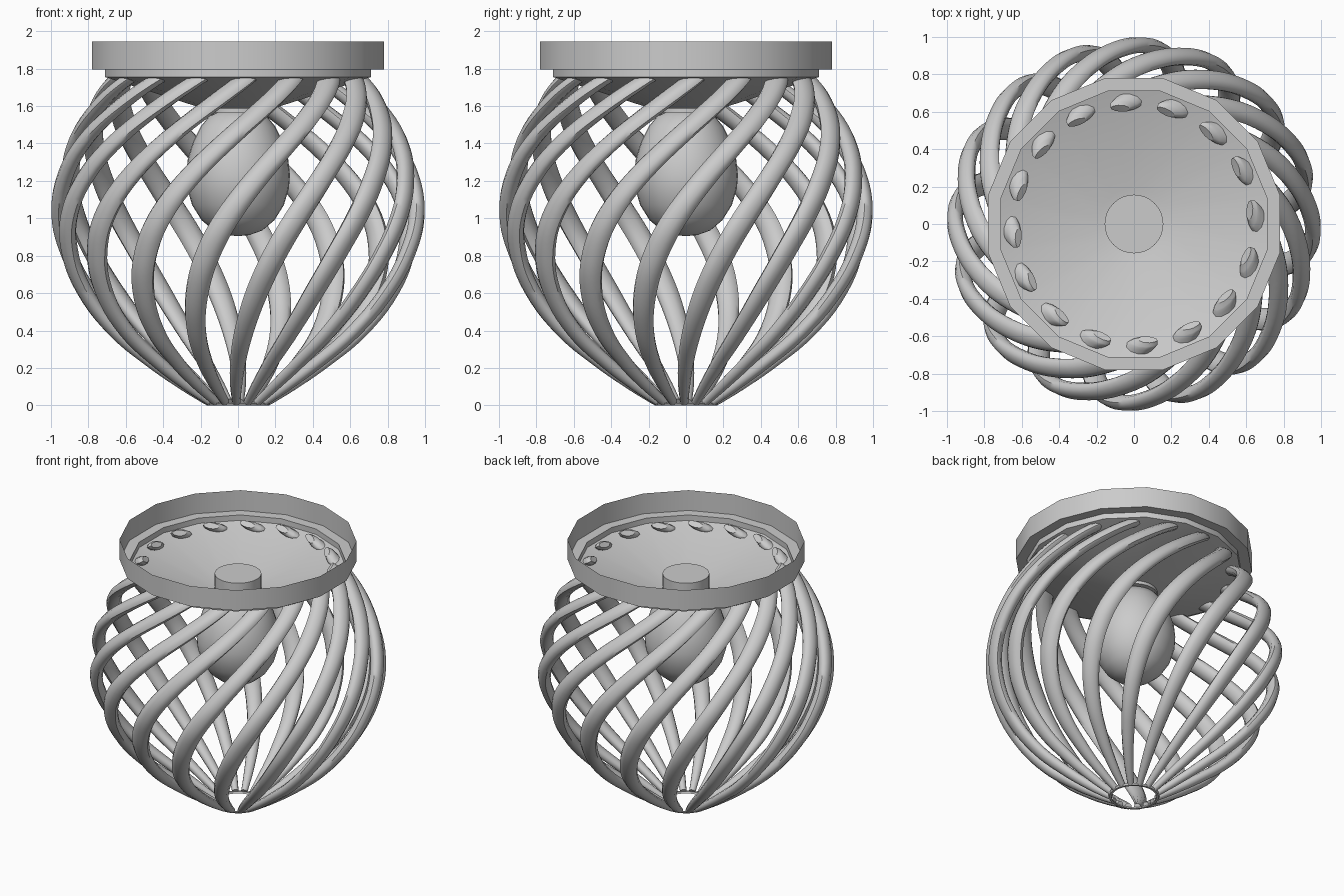
import bpy, bmesh, math

if "Cube" in bpy.data.objects:
    bpy.data.objects.remove(bpy.data.objects["Cube"])

RIBS = 16


def smooth(obj, angle=30):
    bpy.ops.object.select_all(action='DESELECT')
    obj.select_set(True)
    bpy.context.view_layer.objects.active = obj
    bpy.ops.object.shade_smooth_by_angle(angle=math.radians(angle))


def lathe(name, profile, sides, offset=0.0, closed=False):
    """Revolve (radius, z) points about the z axis."""
    bm = bmesh.new()
    rings = []
    for r, z in profile:
        if r == 0:
            rings.append([bm.verts.new((0, 0, z))] * sides)
        else:
            angles = [2 * math.pi * i / sides + offset for i in range(sides)]
            rings.append([bm.verts.new((r * math.cos(a), r * math.sin(a), z)) for a in angles])
    pairs = list(zip(rings, rings[1:]))
    if closed:
        pairs.append((rings[-1], rings[0]))
    for a, b in pairs:
        for i in range(sides):
            j = (i + 1) % sides
            bm.faces.new(list(dict.fromkeys((a[i], a[j], b[j], b[i]))))
    bmesh.ops.recalc_face_normals(bm, faces=bm.faces)
    mesh = bpy.data.meshes.new(name)
    bm.to_mesh(mesh)
    bm.free()
    obj = bpy.data.objects.new(name, mesh)
    bpy.context.collection.objects.link(obj)
    smooth(obj)
    return obj


# Sixteen-sided stepped rim and dish, with flats facing the axes
k = 1 / math.cos(math.pi / 16)
rim_profile = [(0.78, 1.945), (0.78, 1.795), (0.71, 1.795), (0.71, 1.755),
               (0.19, 1.588), (0, 1.583)]
lathe("rim_and_dish", [(r * k, z) for r, z in rim_profile], 16, math.pi / 16)

# Bulb and its socket, which pokes through the dish
lathe("bulb", [(0, 0.905), (0.06, 0.91), (0.13, 0.935), (0.195, 0.99), (0.245, 1.07),
               (0.272, 1.16), (0.278, 1.23), (0.268, 1.32), (0.24, 1.41),
               (0.20, 1.49), (0.155, 1.545), (0.1, 1.57), (0.1, 1.6)], 32)
lathe("bulb_socket", [(0, 1.565), (0.157, 1.565), (0.157, 1.70), (0, 1.70)], 32)

# Small ring that joins the ribs at the base
lathe("base_ring", [(0.15, 0), (0.165, 0), (0.172, 0.012), (0.155, 0.012)], 48, closed=True)

# One rib as a straight meridian at the front: centre radius, height, tube radius
rib_path = [(0.155, 0.016, 0.022), (0.288, 0.105, 0.029), (0.448, 0.22, 0.034),
            (0.662, 0.40, 0.038), (0.835, 0.625, 0.041), (0.925, 0.83, 0.042),
            (0.957, 1.02, 0.043), (0.932, 1.22, 0.043), (0.863, 1.415, 0.043),
            (0.768, 1.585, 0.042), (0.69, 1.70, 0.040), (0.640, 1.755, 0.038),
            (0.622, 1.775, 0.026)]
curve = bpy.data.curves.new("twisted_ribs", 'CURVE')
curve.dimensions = '3D'
curve.bevel_depth = 1.0
curve.bevel_resolution = 3
curve.resolution_u = 5
curve.use_fill_caps = True
spline = curve.splines.new('BEZIER')
spline.bezier_points.add(len(rib_path) - 1)
for point, (r, z, tube) in zip(spline.bezier_points, rib_path):
    point.co = (0, -r, z)
    point.radius = tube
    point.handle_left_type = point.handle_right_type = 'AUTO'
ribs = bpy.data.objects.new("twisted_ribs", curve)
bpy.context.collection.objects.link(ribs)
bpy.ops.object.select_all(action='DESELECT')
ribs.select_set(True)
bpy.context.view_layer.objects.active = ribs
bpy.ops.object.convert(target='MESH')
ribs = bpy.context.view_layer.objects.active

# Widen the rib sideways, twist it about z, then repeat it around the axis
bm = bmesh.new()
bm.from_mesh(ribs.data)
for v in bm.verts:
    x, y, z = v.co
    x *= 1 + 0.8 * math.sin(min(max(z, 0), 1.2) / 1.2 * math.pi / 2)
    t = math.radians(-26 + 14 * z + 4.5 * z ** 2 + 3.9 * z ** 4)
    v.co = (x * math.cos(t) - y * math.sin(t), x * math.sin(t) + y * math.cos(t), max(z, 0))
bmesh.ops.spin(bm, geom=bm.verts[:] + bm.edges[:] + bm.faces[:], cent=(0, 0, 0), axis=(0, 0, 1),
               angle=2 * math.pi * (RIBS - 1) / RIBS, steps=RIBS - 1, use_duplicate=True)
bm.to_mesh(ribs.data)
bm.free()
smooth(ribs, 50)
